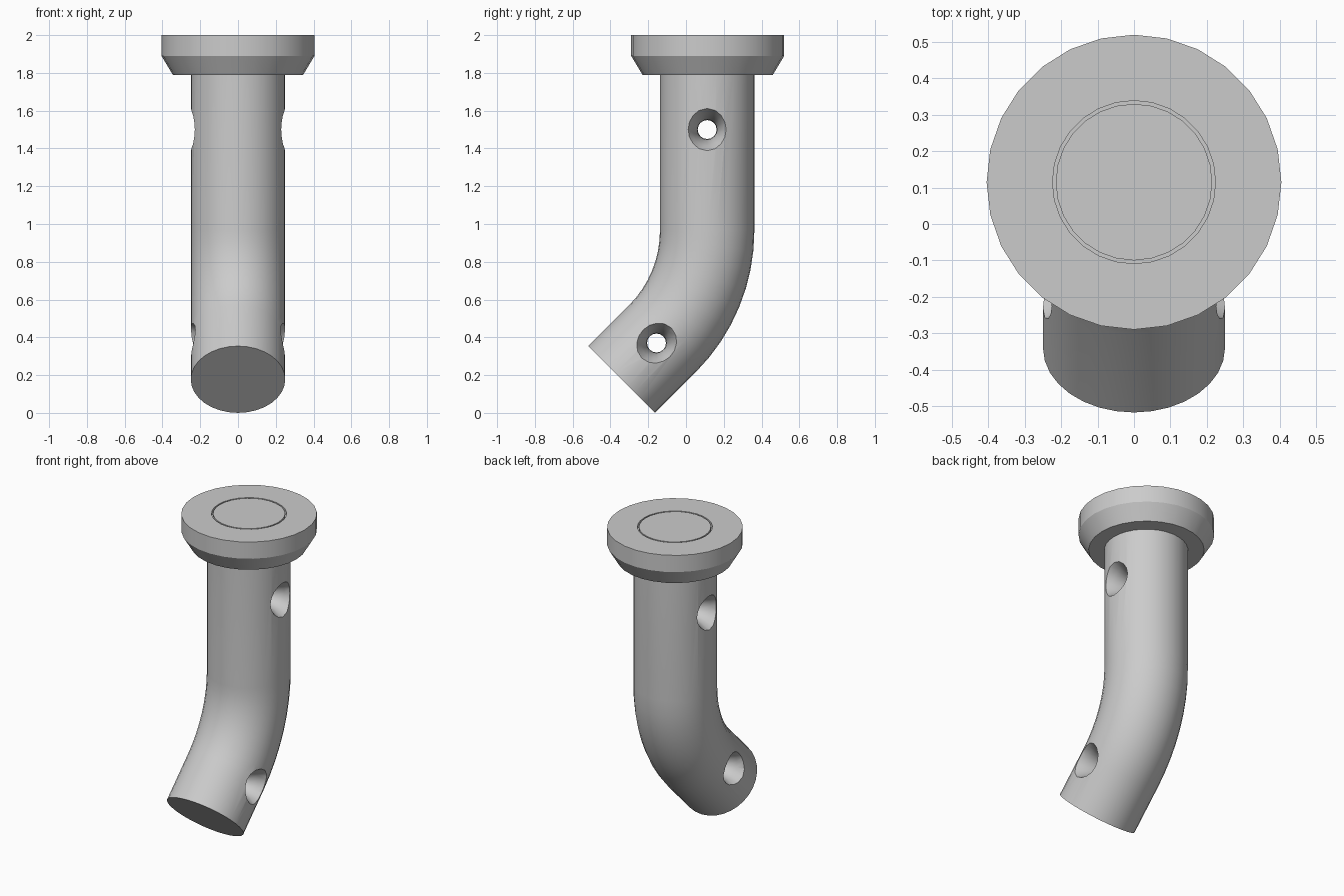
import bpy, bmesh, math
from mathutils import Vector, Matrix

if "Cube" in bpy.data.objects:
    bpy.data.objects.remove(bpy.data.objects["Cube"])

CY = 0.112          # y of the upright axis
R = 0.25            # shaft radius


def make_object(name, bm):
    bmesh.ops.recalc_face_normals(bm, faces=bm.faces[:])
    mesh = bpy.data.meshes.new(name)
    bm.to_mesh(mesh)
    bm.free()
    ob = bpy.data.objects.new(name, mesh)
    bpy.context.collection.objects.link(ob)
    return ob


def skin(name, rings):
    """Bridge a list of equal-length point rings and cap both ends."""
    bm = bmesh.new()
    loops = [[bm.verts.new(p) for p in ring] for ring in rings]
    n = len(loops[0])
    for a, b in zip(loops, loops[1:]):
        for i in range(n):
            j = (i + 1) % n
            bm.faces.new((a[i], a[j], b[j], b[i]))
    bm.faces.new(loops[0])
    bm.faces.new(loops[-1])
    return make_object(name, bm)


def ring(center, u, v, r, n):
    return [center + r * (math.cos(t) * u + math.sin(t) * v)
            for t in (2 * math.pi * i / n for i in range(n))]


def smooth(ob, angle=30):
    bpy.ops.object.select_all(action='DESELECT')
    ob.select_set(True)
    bpy.context.view_layer.objects.active = ob
    bpy.ops.object.shade_smooth_by_angle(angle=math.radians(angle))


X, Y, Z = Vector((1, 0, 0)), Vector((0, 1, 0)), Vector((0, 0, 1))

# bent shaft: straight, 45 degree elbow, short straight end
BEND_R, BEND_Z, STEPS = 0.81, 0.965, 8
rings = [ring(Vector((0, CY, 1.80)), X, Y, R, 32)]
for k in range(STEPS + 1):
    a = math.radians(45) * k / STEPS
    c = Vector((0, CY - BEND_R * (1 - math.cos(a)), BEND_Z - BEND_R * math.sin(a)))
    v = Vector((0, math.cos(a), -0.0 + math.sin(a) * -1))
    # section axis runs along the bend radius
    v = Vector((0, math.cos(a), -math.sin(a)))
    rings.append(ring(c, X, v, R, 32))
end = Vector((0, -0.341, 0.177))
rings.append(ring(end, X, v, R, 32))
shaft = skin("bent_shaft", rings)

# flared cross holes through the shaft
half = [(0.0, 0.05), (0.08, 0.053), (0.15, 0.066), (0.2, 0.085), (0.25, 0.112), (0.3, 0.14)]
profile = [(-x, r) for x, r in reversed(half[1:])] + half
for name, y, z in (("upper_hole_cutter", CY, 1.5), ("lower_hole_cutter", -0.156, 0.37)):
    cutter = skin(name, [ring(Vector((x, y, z)), Y, Z, r, 16) for x, r in profile])
    mod = shaft.modifiers.new(name, 'BOOLEAN')
    mod.operation = 'DIFFERENCE'
    mod.solver = 'EXACT'
    mod.object = cutter
    bpy.context.view_layer.objects.active = shaft
    bpy.ops.object.modifier_apply(modifier=mod.name)
    bpy.data.objects.remove(cutter)
smooth(shaft)

# chamfered head with a fine ring groove in the top
head_profile = [(0.345, 1.79), (0.405, 1.89), (0.405, 2.0), (0.224, 2.0),
                (0.224, 1.97), (0.215, 1.97), (0.215, 2.0)]
head = skin("head", [ring(Vector((0, CY + 0.003, z)), Y, X, r, 28)
                     for r, z in head_profile])
smooth(head, 25)
